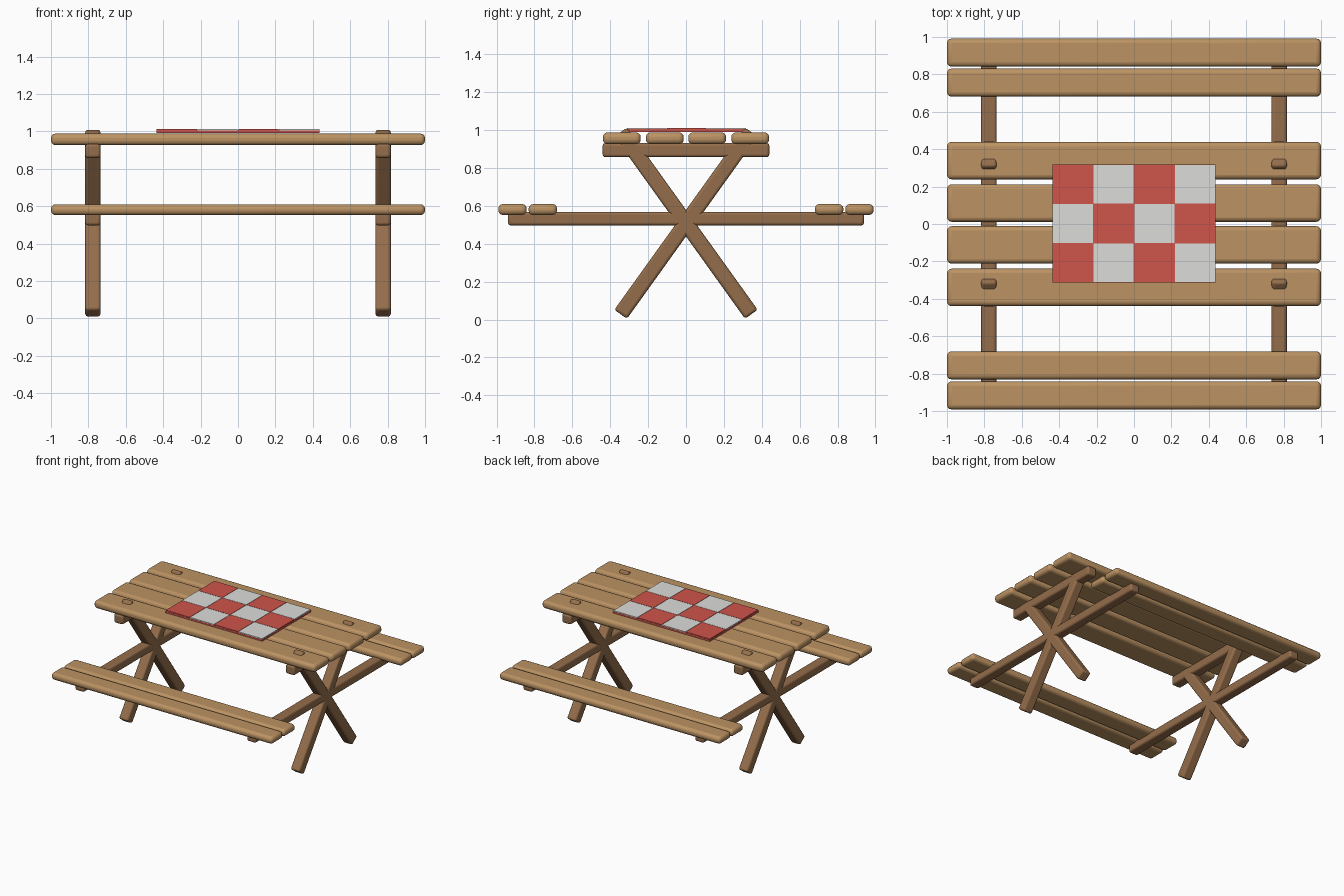
import bpy
import math

if "Cube" in bpy.data.objects:
    bpy.data.objects.remove(bpy.data.objects["Cube"])


def material(name, rgb):
    m = bpy.data.materials.new(name)
    m.diffuse_color = (*rgb, 1.0)
    m.use_nodes = True
    m.node_tree.nodes["Principled BSDF"].inputs["Base Color"].default_value = m.diffuse_color
    return m


PLANK = material("light wood", (0.50, 0.29, 0.125))
FRAME = material("dark wood", (0.30, 0.155, 0.07))
RED = material("cloth red", (0.62, 0.09, 0.07))
WHITE = material("cloth white", (0.72, 0.72, 0.71))


def bar(name, size, loc, mat, bevel=0.0, tilt=0.0, segments=3):
    """Box of a given size with rounded edges, tilted about the x axis."""
    bpy.ops.mesh.primitive_cube_add(size=1, location=loc, rotation=(tilt, 0, 0))
    ob = bpy.context.object
    ob.name = name
    ob.scale = size
    bpy.ops.object.transform_apply(location=False, rotation=False, scale=True)
    ob.data.materials.append(mat)
    if bevel:
        mod = ob.modifiers.new("rounded edges", 'BEVEL')
        mod.width = bevel
        mod.segments = segments
        bpy.ops.object.shade_smooth_by_angle(angle=math.radians(40))
    return ob


# Table top planks
for y in (-0.339, -0.112, 0.112, 0.339):
    bar("top_plank", (2.0, 0.2, 0.062), (0, y, 0.957), PLANK, 0.024)

# Bench planks on both sides
for side in (-1, 1):
    for y in (0.756, 0.916):
        bar("bench_plank", (2.0, 0.15, 0.058), (0, side * y, 0.581), PLANK, 0.024)

# Two end frames: crossed legs, table support and bench support
LEG_Y, LEG_Z0, LEG_Z1 = 0.345, 0.028, 0.99
leg_length = math.hypot(2 * LEG_Y, LEG_Z1 - LEG_Z0)
leg_tilt = math.atan2(2 * LEG_Y, LEG_Z1 - LEG_Z0)
for x in (-0.776, 0.776):
    for side in (-1, 1):
        bar("crossed_leg", (0.082, 0.082, leg_length),
            (x, 0, (LEG_Z0 + LEG_Z1) / 2), FRAME, 0.015, side * leg_tilt)
    bar("top_support", (0.082, 0.88, 0.075), (x, 0, 0.895), FRAME, 0.015)
    bar("bench_support", (0.082, 1.88, 0.072), (x, 0, 0.533), FRAME, 0.015)

# Checkered cloth: red base with thin square patches on top
bar("cloth_base", (0.874, 0.63, 0.014), (0, 0.003, 0.998), RED)
PITCH_X, PITCH_Y = 0.874 / 4, 0.63 / 3
for i in range(4):
    for j in range(3):
        bar("cloth_square", (PITCH_X - 0.003, PITCH_Y - 0.003, 0.008),
            ((i - 1.5) * PITCH_X, 0.003 + (j - 1) * PITCH_Y, 1.008),
            RED if (i + j) % 2 == 0 else WHITE)
